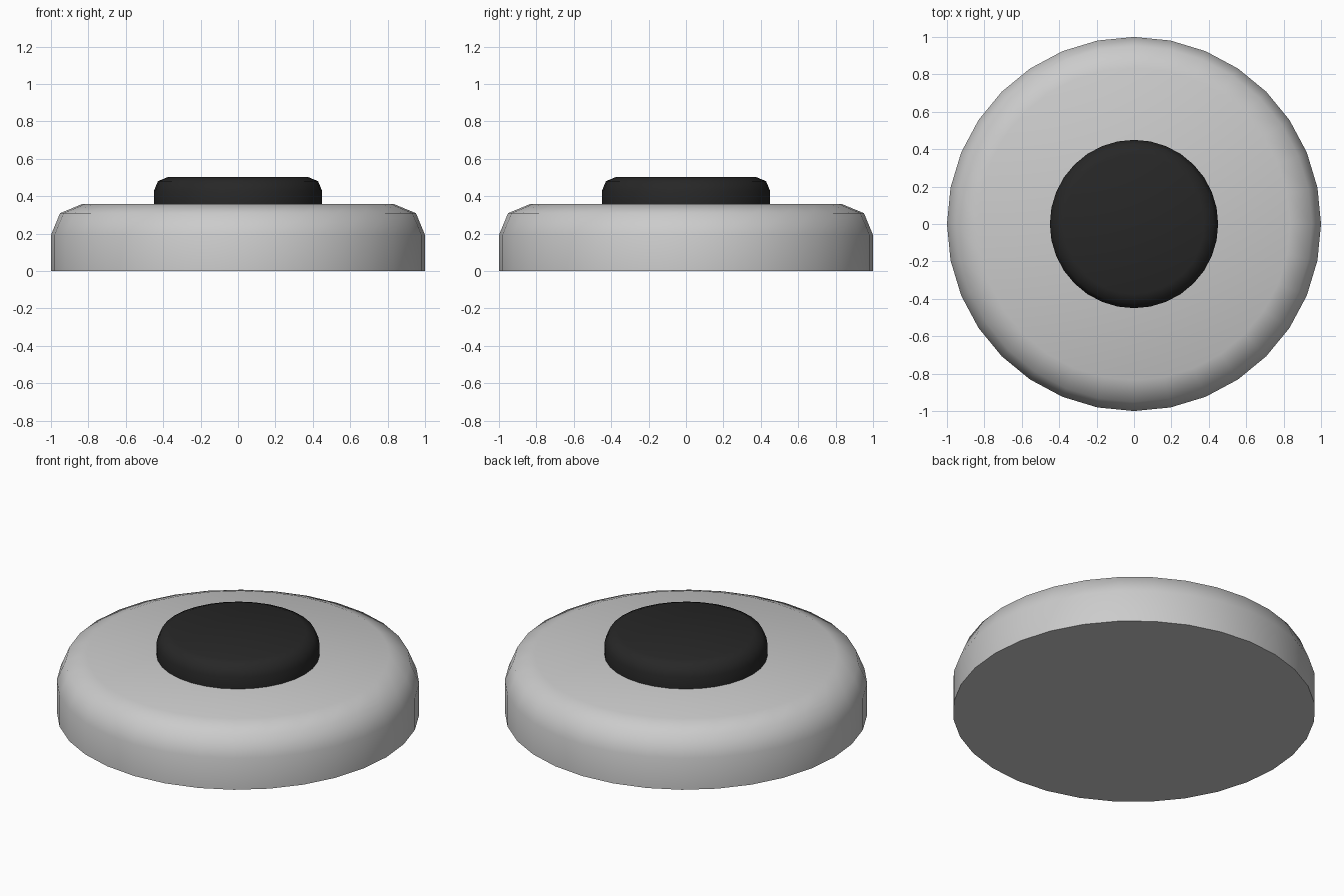
import bpy
import math

if "Cube" in bpy.data.objects:
    bpy.data.objects.remove(bpy.data.objects["Cube"])

SIDES = 32


def rounded_disc(name, radius, bottom, top, rounding):
    """Cylinder with a two-step rounded upper rim and a crisp lower edge."""
    steps = 2
    profile = [(radius, bottom)]
    for i in range(steps + 1):
        a = math.pi / 2 * i / steps
        profile.append((radius - rounding + rounding * math.cos(a),
                        top - rounding + rounding * math.sin(a)))
    verts = [(r * math.cos(2 * math.pi * k / SIDES),
              r * math.sin(2 * math.pi * k / SIDES), z)
             for r, z in profile for k in range(SIDES)]
    faces = [tuple(reversed(range(SIDES)))]
    for j in range(len(profile) - 1):
        for k in range(SIDES):
            n = (k + 1) % SIDES
            a, b = j * SIDES, (j + 1) * SIDES
            faces.append((a + k, a + n, b + n, b + k))
    last = (len(profile) - 1) * SIDES
    faces.append(tuple(range(last, last + SIDES)))

    mesh = bpy.data.meshes.new(name)
    mesh.from_pydata(verts, [], faces)
    obj = bpy.data.objects.new(name, mesh)
    bpy.context.collection.objects.link(obj)
    bpy.ops.object.select_all(action='DESELECT')
    obj.select_set(True)
    bpy.context.view_layer.objects.active = obj
    bpy.ops.object.shade_smooth_by_angle(angle=math.radians(50))
    return obj


# Wide grey base
rounded_disc("base", 1.0, 0.0, 0.357, 0.165)

# Dark push button sitting on the base
button = rounded_disc("button", 0.45, 0.357, 0.502, 0.075)
black = bpy.data.materials.new("black")
black.diffuse_color = (0.02, 0.02, 0.02, 1)
black.use_nodes = True
black.node_tree.nodes["Principled BSDF"].inputs["Base Color"].default_value = black.diffuse_color
button.data.materials.append(black)
